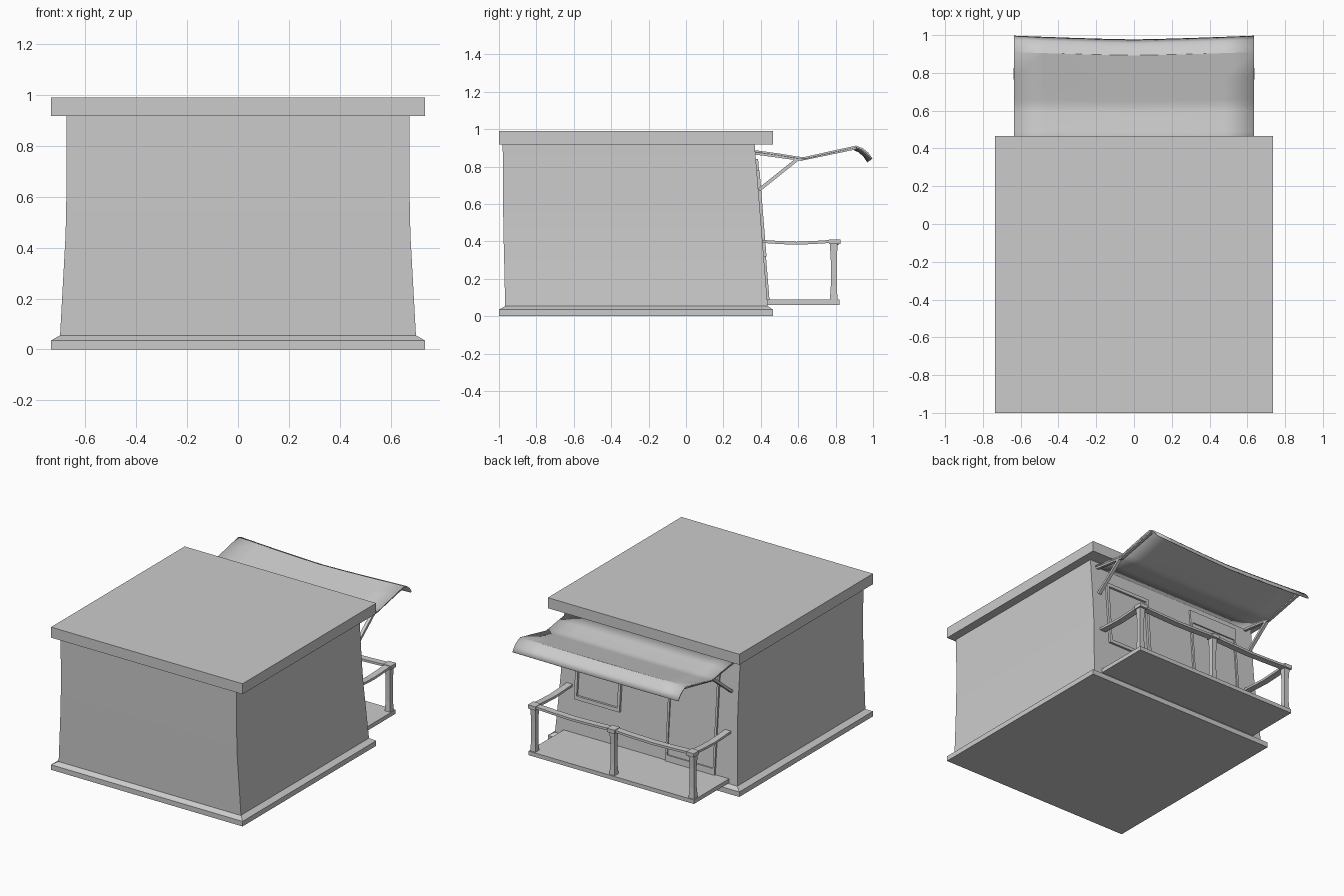
import bpy, bmesh
from mathutils import Vector

if "Cube" in bpy.data.objects:
    bpy.data.objects.remove(bpy.data.objects["Cube"])


def make(name, bm, smooth=False):
    bmesh.ops.recalc_face_normals(bm, faces=bm.faces[:])
    me = bpy.data.meshes.new(name)
    bm.to_mesh(me)
    bm.free()
    ob = bpy.data.objects.new(name, me)
    bpy.context.collection.objects.link(ob)
    if smooth:
        bpy.ops.object.select_all(action='DESELECT')
        ob.select_set(True)
        bpy.context.view_layer.objects.active = ob
        bpy.ops.object.shade_smooth_by_angle(angle=0.5)
    return ob


def loft(name, rings, smooth=False):
    """Skin a list of four-point rings and close both ends."""
    bm = bmesh.new()
    vs = [[bm.verts.new(p) for p in r] for r in rings]
    for a, b in zip(vs, vs[1:]):
        for i in range(4):
            j = (i + 1) % 4
            bm.faces.new((a[i], a[j], b[j], b[i]))
    bm.faces.new(vs[0][::-1])
    bm.faces.new(vs[-1])
    return make(name, bm, smooth)


def level(x, y0, y1, z, cx=0):
    return [(cx - x, y0, z), (cx + x, y0, z), (cx + x, y1, z), (cx - x, y1, z)]


def box(name, x0, x1, y0, y1, z0, z1):
    c, h = (x0 + x1) / 2, (x1 - x0) / 2
    return loft(name, [level(h, y0, y1, z0, c), level(h, y0, y1, z1, c)])


def bar(name, pts, w, t):
    """Rectangular bar along a path, w wide horizontally and t thick."""
    pts = [Vector(p) for p in pts]
    d = (pts[-1] - pts[0]).normalized()
    side = d.cross(Vector((0, 0, 1))).normalized() * w / 2
    up = side.cross(d).normalized() * t / 2
    return loft(name, [[p - side - up, p + side - up, p + side + up, p - side + up] for p in pts])


def wall_y(z):
    return 0.437 - (z - 0.055) * 0.081


def wall_panel(name, x0, x1, z0, z1, out=0.012):
    """Slab lying on the leaning back wall."""
    c, h = (x0 + x1) / 2, (x1 - x0) / 2
    return loft(name, [level(h, wall_y(z) - 0.02, wall_y(z) + out, z, c) for z in (z0, z1)])


# Main building: plinth, bowed walls, flat roof slab
loft("base_plinth", [level(0.735, -1, 0.465, 0), level(0.735, -1, 0.465, 0.035),
                     level(0.70, -0.965, 0.437, 0.055)])
loft("walls", [level(x, y, wall_y(z), z) for x, y, z in (
    (0.70, -0.967, 0.05), (0.689, -0.971, 0.25), (0.678, -0.976, 0.45),
    (0.675, -0.978, 0.60), (0.675, -0.98, 0.92))], True)
box("roof_slab", -0.735, 0.735, -1, 0.465, 0.917, 0.99)

# Window frame
wall_panel("window_top", 0.21, 0.56, 0.755, 0.78, 0.015)
wall_panel("window_sill", 0.21, 0.56, 0.32, 0.345, 0.015)
for n, x in (("left", 0.21), ("right", 0.54)):
    wall_panel("window_side_" + n, x, x + 0.02, 0.345, 0.755, 0.015)

# Door with header and kick plate
wall_panel("door", -0.515, -0.165, 0.09, 0.75, 0.003)
wall_panel("door_header", -0.53, -0.15, 0.75, 0.84)
wall_panel("door_kick", -0.515, -0.165, 0.085, 0.13)
for n, x in (("left", -0.53), ("right", -0.165)):
    wall_panel("door_jamb_" + n, x, x + 0.015, 0.085, 0.75)

# Porch floor, posts and sagging rails
box("porch_floor", -0.635, 0.635, 0.42, 0.82, 0.06, 0.088)
for n, x in (("left", -0.608), ("middle", 0), ("right", 0.608)):
    loft("porch_post_" + n, [level(h, 0.79 - h, 0.79 + h, z, x) for h, z in (
        (0.021, 0.085), (0.016, 0.16), (0.016, 0.30), (0.021, 0.39))])
    box("post_cap_" + n, x - 0.029, x + 0.029, 0.765, 0.825, 0.385, 0.411)
sag = [(0, 0), (0.25, -0.006), (0.5, -0.01), (0.75, -0.006), (1, 0)]
for n, s in (("left", -1), ("right", 1)):
    bar("side_rail_" + n, [(s * 0.608, 0.405 + 0.37 * t, 0.40 + d) for t, d in sag], 0.045, 0.016)
    bar("back_rail_" + n, [(s * 0.608 * t, 0.793, 0.40 + d) for t, d in sag], 0.045, 0.016)

# Awning sheet, drooping slightly towards the middle
profile = [(0.365, 0.888), (0.49, 0.871), (0.60, 0.853), (0.63, 0.851), (0.66, 0.857), (0.78, 0.884),
           (0.91, 0.912), (0.945, 0.898), (0.975, 0.874), (0.997, 0.842)]
bm = bmesh.new()
cols = 8
grid = []
for i in range(cols + 1):
    u = i / cols * 2 - 1
    dip = 1 - abs(u) ** 1.3
    grid.append([bm.verts.new((u * 0.635, y - 0.02 * dip * (y - 0.365) / 0.635,
                               z - 0.014 * dip * (y - 0.365) / 0.635)) for y, z in profile])
for a, b in zip(grid, grid[1:]):
    for j in range(len(profile) - 1):
        bm.faces.new((a[j], b[j], b[j + 1], a[j + 1]))
awning = make("awning", bm, True)
mod = awning.modifiers.new("thickness", 'SOLIDIFY')
mod.thickness = 0.01
mod.offset = -1

# Awning arms and struts
for n, s in (("left", -1), ("right", 1)):
    x = s * 0.62
    bar("awning_arm_" + n, [(x, 0.365, 0.873), (x, 0.62, 0.838)], 0.02, 0.016)
    bar("awning_edge_" + n, [(x, 0.62, 0.838), (x, 0.91, 0.898)], 0.02, 0.012)
    bar("awning_strut_" + n, [(x, 0.39, 0.675), (x, 0.60, 0.843)], 0.022, 0.018)
